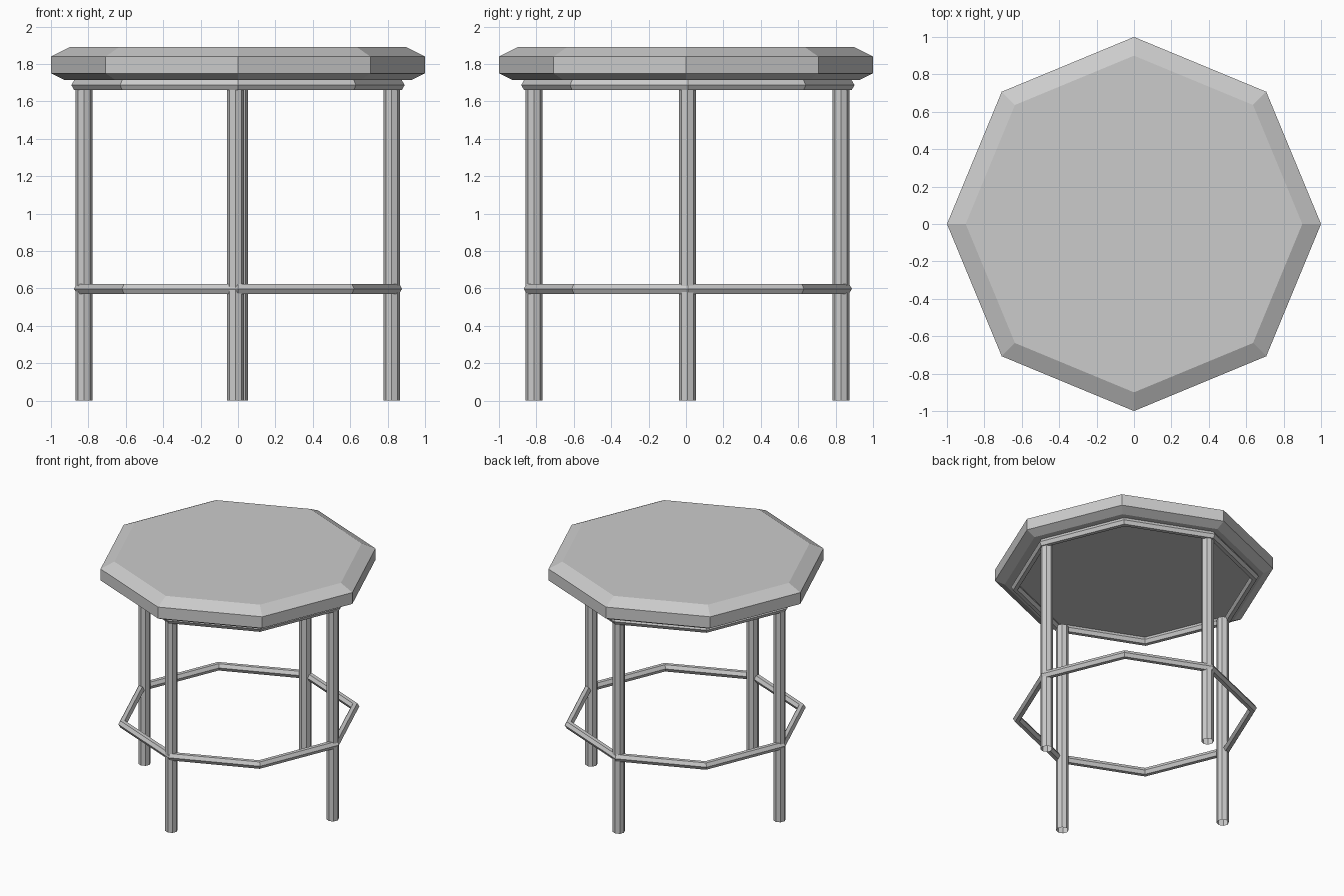
import bpy, bmesh
from math import pi, cos, sin

if "Cube" in bpy.data.objects:
    bpy.data.objects.remove(bpy.data.objects["Cube"])

SIDES = 8


def mesh_object(name, bm):
    bmesh.ops.recalc_face_normals(bm, faces=bm.faces)
    mesh = bpy.data.meshes.new(name)
    bm.to_mesh(mesh)
    bm.free()
    obj = bpy.data.objects.new(name, mesh)
    bpy.context.collection.objects.link(obj)
    return obj


def lathe(name, profile, closed=False, center=(0, 0)):
    """Sweep (radius, z) points around an octagon; closed makes a ring, open gets caps."""
    bm = bmesh.new()
    loops = [[bm.verts.new((center[0] + r * cos(2 * pi * i / SIDES),
                            center[1] + r * sin(2 * pi * i / SIDES), z))
              for i in range(SIDES)] for r, z in profile]
    pairs = list(zip(loops, loops[1:]))
    if closed:
        pairs.append((loops[-1], loops[0]))
    else:
        bm.faces.new(loops[0])
        bm.faces.new(loops[-1])
    for a, b in pairs:
        for i in range(SIDES):
            j = (i + 1) % SIDES
            bm.faces.new((a[i], a[j], b[j], b[i]))
    return mesh_object(name, bm)


def ring(name, radius, z, tube=0.031):
    section = [(radius + tube * cos(k * pi / 3), z + tube * sin(k * pi / 3)) for k in range(6)]
    return lathe(name, section, closed=True, center=(0, 0.01))


def leg(name, x, y, radius=0.045, top=1.68):
    bm = bmesh.new()
    bmesh.ops.create_cone(bm, cap_ends=False, segments=8,
                          radius1=radius, radius2=radius, depth=top)
    bmesh.ops.translate(bm, verts=bm.verts, vec=(x, y, top / 2))
    return mesh_object(name, bm)


# Bevelled octagonal seat
lathe("seat", [(0.93, 1.715), (1, 1.75), (1, 1.84), (0.9, 1.89)])

# Support ring under the seat and footrest ring
ring("seat_support_ring", 0.86, 1.687)
ring("footrest_ring", 0.846, 0.598)

# Four open tube legs
for name, x, y in (("front_leg", -0.013, -0.813), ("back_leg", 0.008, 0.829),
                   ("left_leg", -0.823, 0.008), ("right_leg", 0.822, 0.008)):
    leg(name, x, y)
